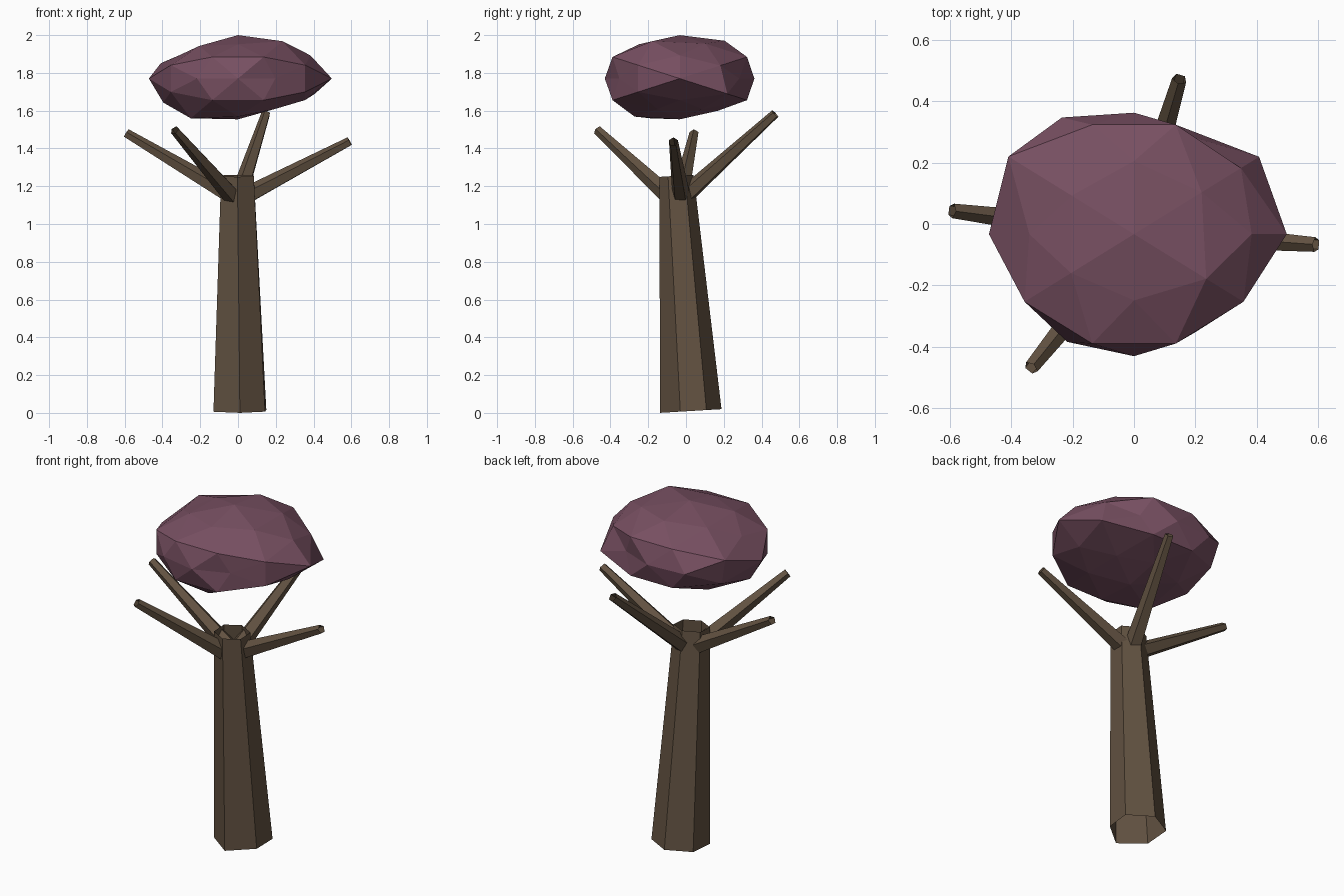
import bpy, bmesh, math
from mathutils import Vector

if "Cube" in bpy.data.objects:
    bpy.data.objects.remove(bpy.data.objects["Cube"])


def material(name, rgb):
    m = bpy.data.materials.new(name)
    m.diffuse_color = (*rgb, 1)
    m.use_nodes = True
    m.node_tree.nodes["Principled BSDF"].inputs["Base Color"].default_value = m.diffuse_color
    return m


bark = material("bark", (0.122, 0.084, 0.053))
leaf = material("leaf", (0.188, 0.08, 0.122))


def add(name, bm, mat):
    bmesh.ops.recalc_face_normals(bm, faces=bm.faces)
    mesh = bpy.data.meshes.new(name)
    bm.to_mesh(mesh)
    bm.free()
    mesh.materials.append(mat)
    ob = bpy.data.objects.new(name, mesh)
    bpy.context.collection.objects.link(ob)
    return ob


def tube(name, lower, upper):
    """Open flat-sided tube between two rings."""
    bm = bmesh.new()
    a = [bm.verts.new(p) for p in lower]
    b = [bm.verts.new(p) for p in upper]
    n = len(a)
    for i in range(n):
        j = (i + 1) % n
        bm.faces.new((a[i], a[j], b[j], b[i]))
    return add(name, bm, bark)


# Trunk: open six-sided tube, leaning slightly to the front
base = [(0.01, -0.138), (0.143, -0.03), (0.15, 0.108),
        (0.01, 0.188), (-0.127, 0.115), (-0.13, -0.04)]
lower = [(x, y, 0.0085 + 0.06 * y) for x, y in base]
upper = []
for i in range(6):
    t = math.radians(60 * i - 90)
    x, y = 0.1 * math.cos(t), 0.09 * math.sin(t)
    upper.append((x - 0.003, y - 0.05, 1.255 + 0.06 * y))
tube("trunk", lower, upper)

# Branches: tapered five-sided tubes
branches = {
    "left_branch": ((-0.02, -0.03, 1.14), (-0.592, 0.043, 1.48)),
    "right_branch": ((0.02, -0.025, 1.135), (0.592, -0.067, 1.437)),
    "back_branch": ((0.005, -0.01, 1.145), (0.148, 0.472, 1.583)),
    "front_branch": ((-0.015, -0.07, 1.13), (-0.335, -0.468, 1.497)),
}
for name, (p, q) in branches.items():
    p, q = Vector(p), Vector(q)
    d = (q - p).normalized()
    side = d.cross(Vector((0, 0, 1))).normalized()
    up = side.cross(d)
    rings = []
    for c, r in ((p, 0.05), (q, 0.025)):
        rings.append([c + r * (math.sin(k * math.tau / 5) * side + math.cos(k * math.tau / 5) * up)
                      for k in range(5)])
    tube(name, *rings)

# Canopy: subdivided icosahedron with uneven radii, flattened in z
dirs = set()
signs = (1, -1)
for k in range(3):
    for s in signs:
        axis = (s, 0, 0)
        dirs.add(axis[k:] + axis[:k])
        for t in signs:
            v = (0.526 * s, 0.851 * t, 0)
            dirs.add(v[k:] + v[:k])
            for u in signs:
                v = (0.809 * s, 0.5 * t, 0.309 * u)
                dirs.add(v[k:] + v[:k])

bumps = [  # direction, radius
    (1, 0, 0, 0.497), (-1, 0, 0, 0.472), (0, 1, 0, 0.395), (0, -1, 0, 0.397),
    (0, 0, 1, 0.442), (0, 0, -1, 0.415),
    (0.526, 0.851, 0, 0.37), (-0.526, 0.851, 0, 0.446),
    (0.526, -0.851, 0, 0.376), (-0.526, -0.851, 0, 0.412),
    (0.809, 0.5, -0.309, 0.503), (0.809, 0.5, 0.309, 0.43),
    (-0.809, 0.5, 0.309, 0.505), (-0.809, 0.5, -0.309, 0.46),
    (0, 0.526, 0.851, 0.452), (0, 0.526, -0.851, 0.385),
    (0, -0.526, 0.851, 0.41), (0, -0.526, -0.851, 0.455),
    (0.5, -0.309, 0.809, 0.47), (0.5, 0.309, -0.809, 0.385),
    (0.5, -0.309, -0.809, 0.385), (-0.5, -0.309, -0.809, 0.5),
    (0.851, 0, 0.526, 0.45), (0.851, 0, -0.526, 0.417),
    (-0.851, 0, -0.526, 0.465), (-0.851, 0, 0.526, 0.4),
    (-0.5, 0.309, 0.809, 0.405), (-0.5, -0.309, 0.809, 0.41),
]
bm = bmesh.new()
for d in sorted(dirs):
    bm.verts.new(d)
bmesh.ops.convex_hull(bm, input=bm.verts)
for v in bm.verts:
    r = 0.44
    for b in bumps:
        if (v.co - Vector(b[:3])).length < 0.05:
            r = b[3]
    v.co = Vector((v.co.x * r, v.co.y * r - 0.033, 1.77 + v.co.z * r * 0.52))
add("canopy", bm, leaf)
